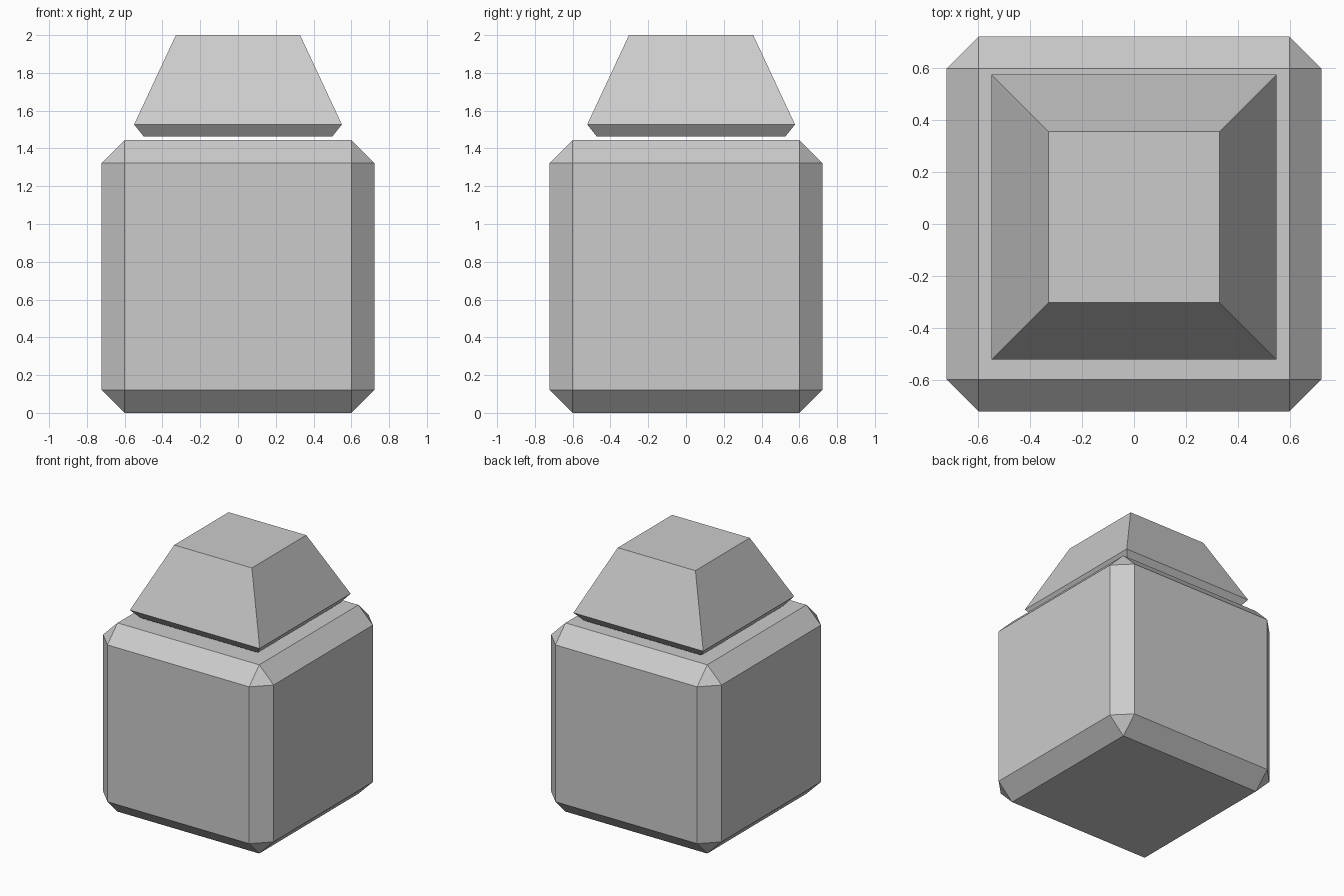
import bpy, bmesh

if "Cube" in bpy.data.objects:
    bpy.data.objects.remove(bpy.data.objects["Cube"])


def finish(bm, name):
    bmesh.ops.recalc_face_normals(bm, faces=bm.faces)
    mesh = bpy.data.meshes.new(name)
    bm.to_mesh(mesh)
    bm.free()
    obj = bpy.data.objects.new(name, mesh)
    bpy.context.collection.objects.link(obj)
    return obj


# Body: chamfered block standing on the floor
bm = bmesh.new()
bmesh.ops.create_cube(bm, size=1.445)
bmesh.ops.translate(bm, verts=bm.verts, vec=(0, 0, 0.7225))
bmesh.ops.bevel(bm, geom=bm.edges[:], offset=0.122, segments=1, affect='EDGES')
finish(bm, "body")

# Cap: tapered square stack, floating just above the body, slightly to the back
bm = bmesh.new()
rings = []
for half, z in [(0.498, 1.462), (0.55, 1.527), (0.329, 2.0)]:
    rings.append([bm.verts.new((sx * half, 0.027 + sy * half, z))
                  for sx, sy in ((-1, -1), (1, -1), (1, 1), (-1, 1))])
for low, high in zip(rings, rings[1:]):
    for i in range(4):
        j = (i + 1) % 4
        bm.faces.new((low[i], low[j], high[j], high[i]))
bm.faces.new(rings[0])
bm.faces.new(rings[-1])
finish(bm, "cap")
